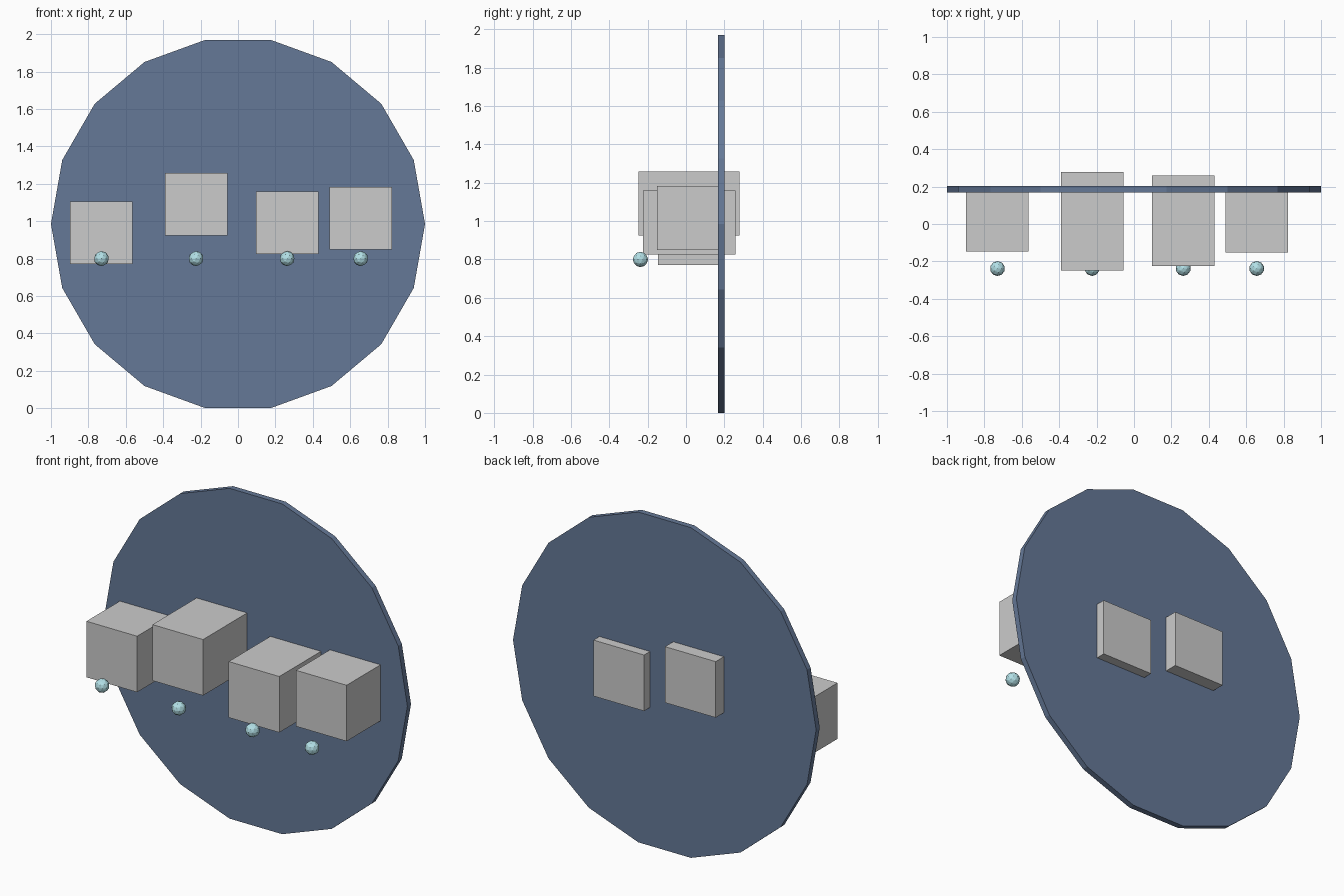
import bpy
from math import pi

if "Cube" in bpy.data.objects:
    bpy.data.objects.remove(bpy.data.objects["Cube"])


def paint(obj, name, colour):
    mat = bpy.data.materials.get(name) or bpy.data.materials.new(name)
    mat.diffuse_color = colour
    mat.use_nodes = True
    mat.node_tree.nodes["Principled BSDF"].inputs["Base Color"].default_value = mat.diffuse_color
    obj.data.materials.append(mat)


def box(name, centre, size):
    bpy.ops.mesh.primitive_cube_add(size=1, location=centre)
    obj = bpy.context.object
    obj.name = name
    obj.scale = size
    bpy.ops.object.transform_apply(location=False, rotation=False, scale=True)


# Upright 18-sided backing disc, vertices pointing left and right
bpy.ops.mesh.primitive_cylinder_add(vertices=18, radius=1, depth=0.034,
                                    location=(0, 0.185, 0.985),
                                    rotation=(pi / 2, pi / 2, 0))
disc = bpy.context.object
disc.name = "backing_disc"
paint(disc, "slate_blue", (0.13, 0.19, 0.31, 1))

# Blocks through the disc: centre x, centre z, front y, back y
blocks = [(-0.73, 0.937, -0.147, 0.186),
          (-0.224, 1.091, -0.248, 0.279),
          (0.263, 0.992, -0.225, 0.258),
          (0.656, 1.017, -0.152, 0.182)]
for i, (x, z, front, back) in enumerate(blocks, 1):
    box(f"block_{i}", (x, (front + back) / 2, z), (0.334, back - front, 0.334))

    # Small faceted ball in front of each block
    bpy.ops.mesh.primitive_ico_sphere_add(subdivisions=2, radius=0.04,
                                          location=(x, -0.238, 0.80))
    ball = bpy.context.object
    ball.name = f"ball_{i}"
    paint(ball, "pale_cyan", (0.45, 0.75, 0.8, 1))
